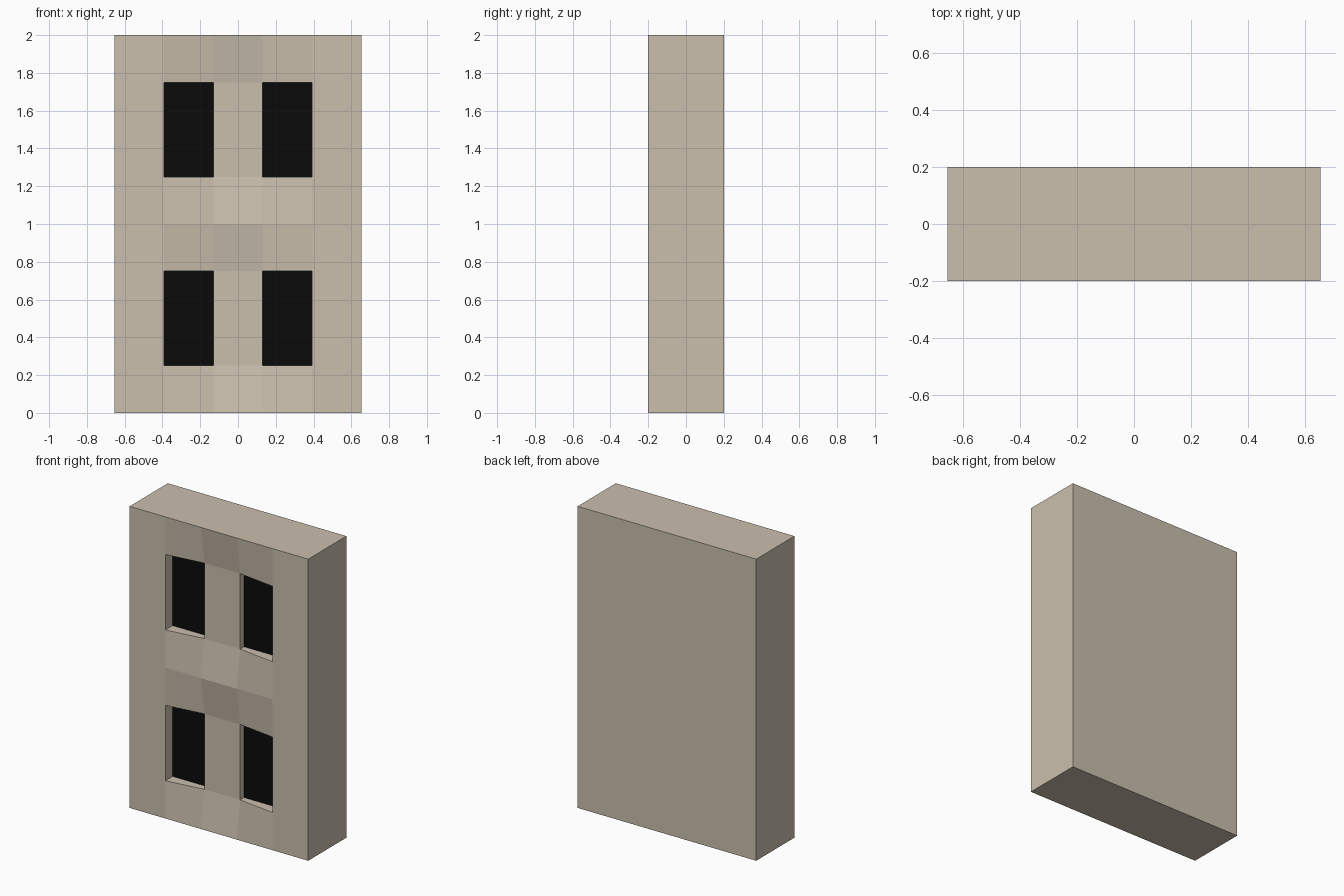
import bpy
import bmesh

if "Cube" in bpy.data.objects:
    bpy.data.objects.remove(bpy.data.objects["Cube"])

# Overall sizes
W, D, FLOOR = 1.31, 0.40, 1.0
FRONT, BACK = -D / 2, D / 2
DENT = 0.035            # how far the central pier is pushed in
GLASS_Y = FRONT + 0.076

xs = [W * (i / 5 - 0.5) for i in range(6)]
zs = [0, 0.25, 0.75, 1.0, 1.25, 1.75, 2.0]
window_cols, window_rows = (1, 3), (1, 4)


def material(name, color):
    mat = bpy.data.materials.new(name)
    mat.diffuse_color = (*color, 1)
    mat.use_nodes = True
    mat.node_tree.nodes["Principled BSDF"].inputs["Base Color"].default_value = mat.diffuse_color
    return mat


def make_object(name, bm, mat):
    mesh = bpy.data.meshes.new(name)
    bm.to_mesh(mesh)
    bm.free()
    mesh.materials.append(mat)
    obj = bpy.data.objects.new(name, mesh)
    bpy.context.collection.objects.link(obj)
    return obj


def front_y(i, j):
    # Central columns are dented at window heads and sills only
    return FRONT + (DENT if i in (2, 3) and j in (1, 2, 4, 5) else 0)


wall = bmesh.new()
glass = bmesh.new()
grid = [[wall.verts.new((x, front_y(i, j), z)) for j, z in enumerate(zs)]
        for i, x in enumerate(xs)]

# Facade panels, with window reveals and panes where there are openings
for i in range(5):
    for j in range(6):
        loop = [grid[i][j], grid[i + 1][j], grid[i + 1][j + 1], grid[i][j + 1]]
        if i in window_cols and j in window_rows:
            inner = [wall.verts.new((v.co.x, GLASS_Y, v.co.z)) for v in loop]
            for k in range(4):
                n = (k + 1) % 4
                wall.faces.new((loop[k], loop[n], inner[n], inner[k]))
            glass.faces.new([glass.verts.new(v.co) for v in inner])
        else:
            wall.faces.new(loop)

# Sides, top, bottom and back of the block
bl, br, tr, tl = [wall.verts.new((x, BACK, z)) for x, z in
                  ((xs[0], 0), (xs[-1], 0), (xs[-1], 2), (xs[0], 2))]
wall.faces.new((br, bl, tl, tr))
wall.faces.new([bl] + grid[0] + [tl])
wall.faces.new([tr] + grid[-1][::-1] + [br])
wall.faces.new([br] + [c[0] for c in reversed(grid)] + [bl])
wall.faces.new([tl] + [c[-1] for c in grid] + [tr])
wall.normal_update()

make_object("building_wall", wall, material("stone", (0.59, 0.52, 0.42)))
make_object("window_panes", glass, material("dark_glass", (0.003, 0.003, 0.003)))
